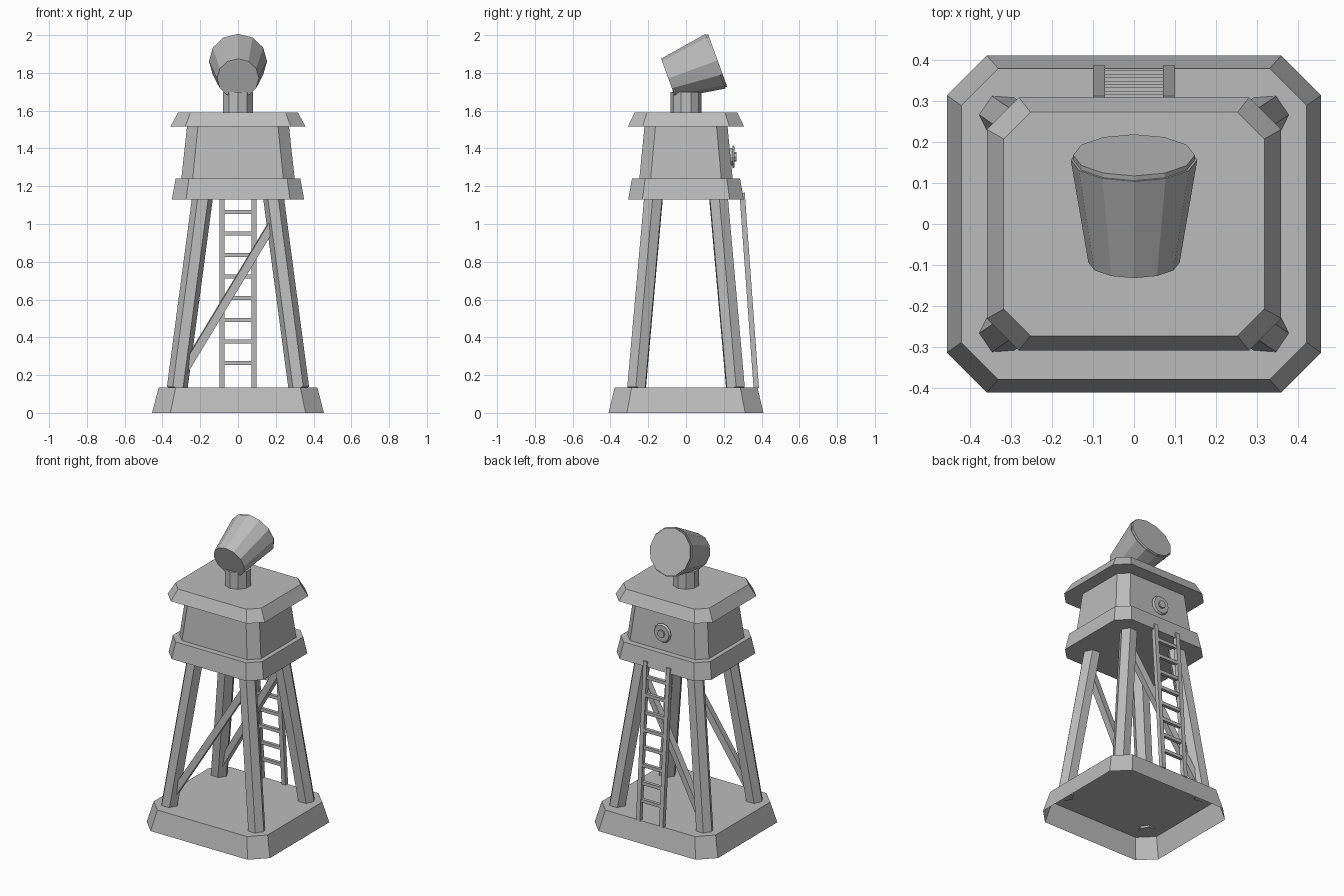
import bpy
import bmesh
from math import radians
from mathutils import Vector, Matrix

if "Cube" in bpy.data.objects:
    bpy.data.objects.remove(bpy.data.objects["Cube"])

grey = bpy.data.materials.new("plain_grey")
grey.use_nodes = True
grey.diffuse_color = (0.5, 0.5, 0.5, 1)
grey.node_tree.nodes["Principled BSDF"].inputs["Base Color"].default_value = (0.5, 0.5, 0.5, 1)


def finish(name, bm):
    mesh = bpy.data.meshes.new(name)
    bm.to_mesh(mesh)
    bm.free()
    mesh.materials.append(grey)
    obj = bpy.data.objects.new(name, mesh)
    bpy.context.collection.objects.link(obj)
    return obj


def chamfered_block(name, low, high, open_bottom=False):
    """Tapered block with cut corners; each end is (z, half x, half y, corner cut)."""
    bm = bmesh.new()
    rings = []
    for z, x, y, c in (low, high):
        outline = [(x, y - c), (x - c, y), (c - x, y), (-x, y - c),
                   (-x, c - y), (c - x, -y), (x - c, -y), (x, c - y)]
        rings.append([bm.verts.new((px, py, z)) for px, py in outline])
    bottom, top = rings
    for i in range(8):
        j = (i + 1) % 8
        bm.faces.new((bottom[i], bottom[j], top[j], top[i]))
    bm.faces.new(top)
    if not open_bottom:
        bm.faces.new(bottom[::-1])
    return finish(name, bm)


def rod(name, start, end, r1, r2=None, sides=4, spin=0):
    """Straight prism or cone frustum from start to end."""
    start, end = Vector(start), Vector(end)
    axis = end - start
    place = (Matrix.Translation((start + end) / 2)
             @ axis.to_track_quat('Z', 'Y').to_matrix().to_4x4()
             @ Matrix.Rotation(radians(spin), 4, 'Z'))
    bm = bmesh.new()
    bmesh.ops.create_cone(bm, cap_ends=True, segments=sides, radius1=r1,
                          radius2=r1 if r2 is None else r2,
                          depth=axis.length, matrix=place)
    return finish(name, bm)


# Base, deck, cabin and roof
chamfered_block("base", (0, 0.455, 0.41, 0.097), (0.135, 0.42, 0.378, 0.09), True)
chamfered_block("deck", (1.13, 0.35, 0.306, 0.075), (1.24, 0.33, 0.286, 0.07))
chamfered_block("cabin", (1.24, 0.30, 0.247, 0.06), (1.515, 0.27, 0.22, 0.058))
chamfered_block("roof", (1.515, 0.358, 0.308, 0.078), (1.59, 0.317, 0.272, 0.065))

# Four splayed legs
for sx, side in ((1, "left"), (-1, "right")):
    for sy, end in ((-1, "front"), (1, "back")):
        rod(f"{end}_{side}_leg", (sx * 0.322, sy * 0.262, 0.13),
            (sx * 0.188, sy * 0.172, 1.14), 0.055, sides=6, spin=30)

# Diagonal braces on front and back
for sy, end in ((-1, "front"), (1, "back")):
    rod(f"{end}_brace", (-0.30, sy * 0.252, 0.20), (0.20, sy * 0.183, 1.03),
        0.03, spin=45)

# Ladder at the back
ladder_low, ladder_high = Vector((0, 0.372, 0.13)), Vector((0, 0.297, 1.165))
for sx, side in ((1, "left"), (-1, "right")):
    offset = Vector((sx * 0.085, 0, 0))
    rod(f"ladder_{side}_rail", ladder_low + offset, ladder_high + offset, 0.02, spin=45)
for i in range(8):
    z = 0.265 + i * 0.114
    centre = ladder_low.lerp(ladder_high, (z - ladder_low.z) / (ladder_high.z - ladder_low.z))
    half = Vector((0.085, 0, 0))
    rod(f"ladder_rung_{i + 1}", centre - half, centre + half, 0.015, spin=45)

# Round dial on the back wall
rod("dial_mount", (0, 0.22, 1.355), (0, 0.245, 1.355), 0.045, sides=12)
rod("dial_disc", (0, 0.245, 1.355), (0, 0.258, 1.355), 0.063, 0.055, sides=12)
rod("dial_knob", (0, 0.258, 1.355), (0, 0.268, 1.355), 0.025, sides=8)

# Neck and tilted lamp
rod("lamp_neck", (0, 0, 1.58), (0, 0, 1.70), 0.083, sides=10)
tilt = Matrix.Rotation(radians(20), 3, 'X')
middle = Vector((0, 0.036, 1.818))


def on_axis(d):
    return middle + tilt @ Vector((0, d, 0))


rod("lamp_body", on_axis(-0.138), on_axis(0.128), 0.111, 0.154, sides=12)
rod("lamp_lens", on_axis(0.128), on_axis(0.14), 0.148, sides=12)
